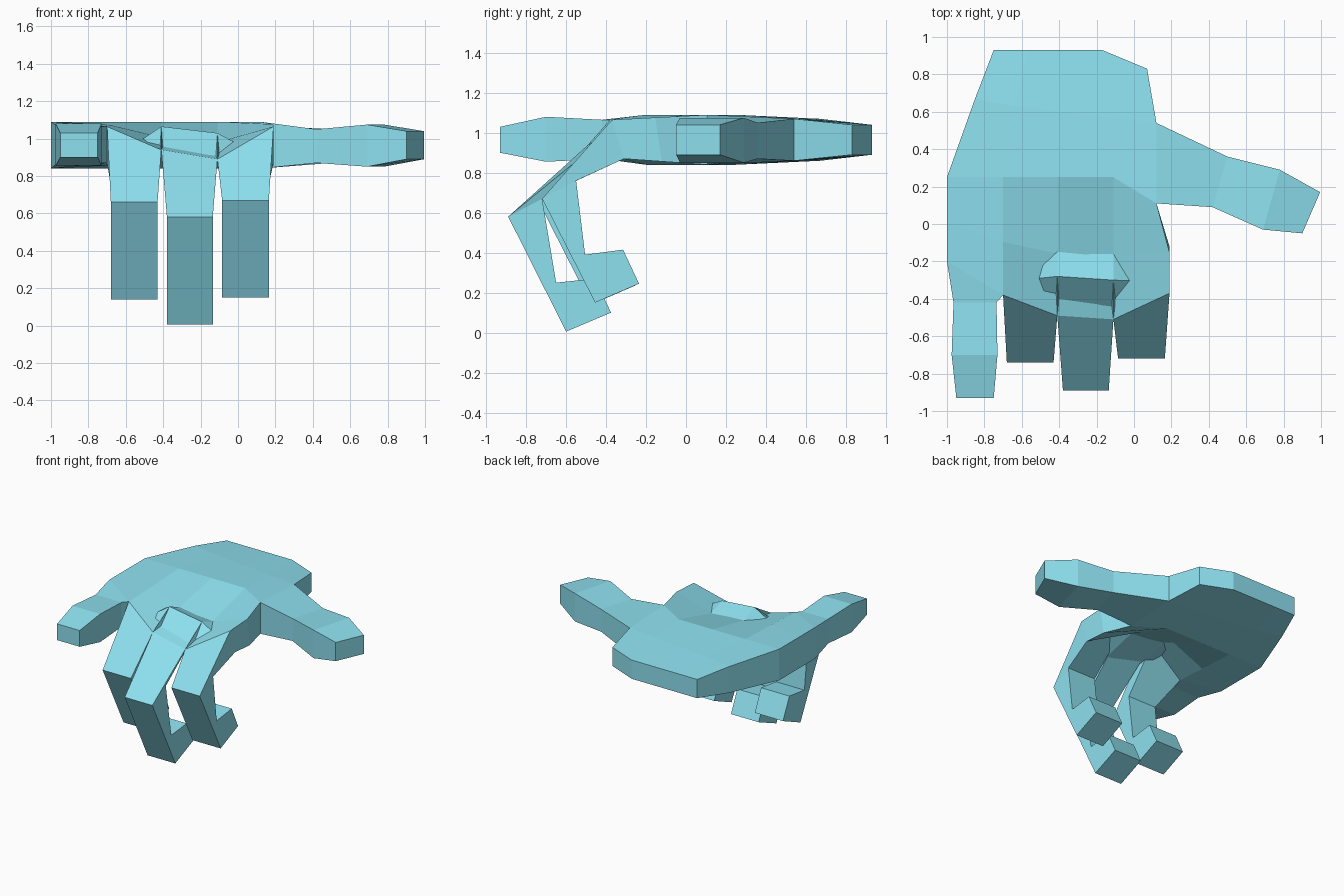
import bpy, bmesh
from mathutils import Vector

if "Cube" in bpy.data.objects:
    bpy.data.objects.remove(bpy.data.objects["Cube"])

bm = bmesh.new()


def face(*pts):
    bm.faces.new([bm.verts.new(p) for p in pts])


def loft(rings):
    """Skin four-point rings, leaving the root open and capping the tip."""
    for a, b in zip(rings, rings[1:]):
        for i in range(4):
            j = (i + 1) % 4
            face(a[i], a[j], b[j], b[i])
    face(*rings[-1])


def slab_ring(a, b, zlo, zhi):
    return [(*a, zhi), (*b, zhi), (*b, zlo), (*a, zlo)]


def level(pts, zlo, zhi):
    return [Vector((*p, zhi)) for p in pts], [Vector((*p, zlo)) for p in pts]


# Palm rows from wrist to knuckles, each with a top and a bottom line
wrist = level([(-.75, .93), (-.56, .93), (-.36, .93), (-.17, .93), (.07, .83)], .89, 1.04)
heel = level([(-.85, .67), (-.64, .63), (-.38, .6), (-.13, .57), (.12, .54)], .86, 1.07)
middle = level([(-1, .25), (-.7, .25), (-.41, .25), (-.11, .25), (.12, .11)], .84, 1.09)
knuckles = (
    [Vector(p) for p in [(-1, -.2, 1.09), (-.7, -.38, 1.065), (-.41, -.49, .94),
                         (-.11, -.51, .89), (.19, -.37, 1.065)]],
    [Vector(p) for p in [(-1, -.2, .84), (-.7, -.31, .87), (-.41, -.28, 1.065),
                         (-.11, -.30, 1.03), (.19, -.31, .87)]])
between = tuple([a.lerp(b, .55) for a, b in zip(m, k)] for m, k in zip(middle, knuckles))
between[0][4].x = between[1][4].x = .19
rows = [wrist, heel, middle, between, knuckles]
for n, (r, s) in enumerate(zip(rows, rows[1:])):
    for side in (0, 1):
        for i in range(4):
            face(r[side][i], r[side][i + 1], s[side][i + 1], s[side][i])
    for c in (0, 4):
        if not (c == 4 and n == 1):          # thumb opening
            face(r[0][c], s[0][c], s[1][c], r[1][c])
for i in range(4):
    face(wrist[0][i], wrist[0][i + 1], wrist[1][i + 1], wrist[1][i])

# Thumb
loft([[heel[0][4], middle[0][4], middle[1][4], heel[1][4]],
      slab_ring((.5, .36), (.42, .09), .87, 1.05),
      slab_ring((.78, .29), (.69, -.03), .85, 1.075),
      slab_ring((.995, .17), (.9, -.05), .89, 1.04)])

# Straight little finger
loft([[knuckles[0][0], knuckles[0][1], knuckles[1][1], knuckles[1][0]],
      slab_ring((-.965, -.42), (-.735, -.42), .87, 1.065),
      slab_ring((-.975, -.7), (-.73, -.7), .855, 1.08),
      slab_ring((-.95, -.93), (-.75, -.93), .9, 1.03)])

# Three curled fingers: (outer, inner) side-profile points at each joint
short = [((-.72, .67), (-.55, .76)), ((-.455, .15), (-.505, .39)), ((-.235, .245), (-.315, .415))]
long = [((-.89, .58), (-.72, .67)), ((-.6, .005), (-.65, .25)), ((-.375, .1), (-.455, .27))]
for col, x0, x1, prof, dy, dz in [(1, -.68, -.43, short, -.02, -.01),
                                  (2, -.38, -.135, long, 0, 0),
                                  (3, -.085, .165, short, 0, 0)]:
    rings = [[knuckles[0][col], knuckles[0][col + 1], knuckles[1][col + 1], knuckles[1][col]]]
    for (oy, oz), (iy, iz) in prof:
        o, i = (oy + dy, oz + dz), (iy + dy, iz + dz)
        rings.append([(x0, *o), (x1, *o), (x1, *i), (x0, *i)])
    loft(rings)

bmesh.ops.remove_doubles(bm, verts=bm.verts, dist=.0005)
bmesh.ops.recalc_face_normals(bm, faces=bm.faces)
mesh = bpy.data.meshes.new("hand")
bm.to_mesh(mesh)
bm.free()
mat = bpy.data.materials.new("pale_blue")
mat.diffuse_color = (.27, .75, .87, 1)
mat.use_nodes = True
mat.node_tree.nodes["Principled BSDF"].inputs["Base Color"].default_value = mat.diffuse_color
mesh.materials.append(mat)
bpy.context.collection.objects.link(bpy.data.objects.new("hand", mesh))
